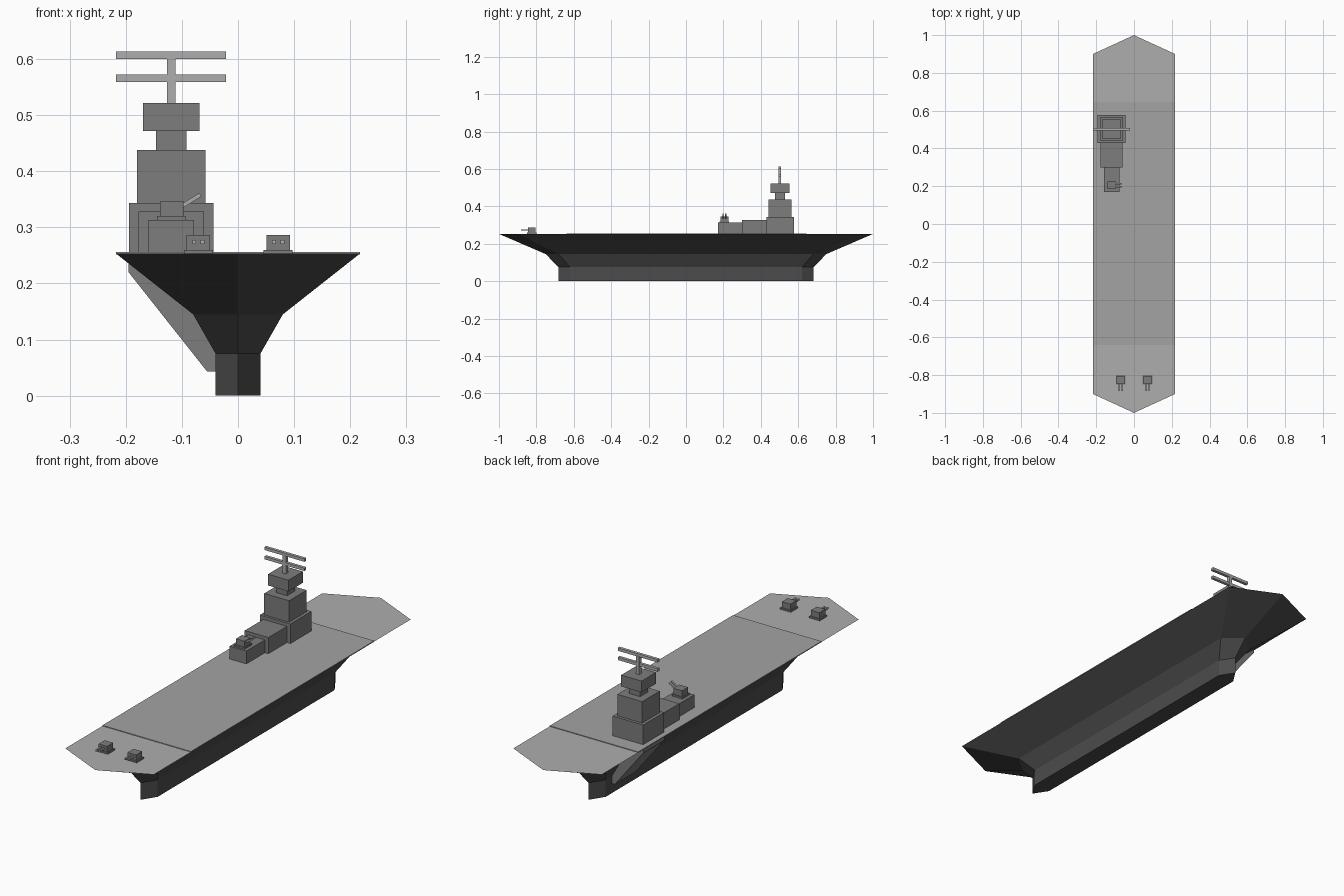
import bpy, bmesh
from math import radians
from mathutils import Matrix, Vector

if "Cube" in bpy.data.objects:
    bpy.data.objects.remove(bpy.data.objects["Cube"])


def grey(name, value):
    mat = bpy.data.materials.new(name)
    mat.diffuse_color = (value, value, value, 1)
    mat.use_nodes = True
    mat.node_tree.nodes["Principled BSDF"].inputs["Base Color"].default_value = mat.diffuse_color
    return mat


HULL_DARK = grey("hull_dark", 0.072)
DECK_GREY = grey("deck_grey", 0.37)
PALE_GREY = grey("pale_grey", 0.42)
ISLAND_GREY = grey("island_grey", 0.205)


def make_object(name, bm, *mats):
    bmesh.ops.recalc_face_normals(bm, faces=bm.faces)
    mesh = bpy.data.meshes.new(name)
    bm.to_mesh(mesh)
    bm.free()
    for mat in mats:
        mesh.materials.append(mat)
    obj = bpy.data.objects.new(name, mesh)
    bpy.context.collection.objects.link(obj)
    return obj


def add_box(bm, lo, hi, matrix=Matrix()):
    lo, hi = Vector(lo), Vector(hi)
    m = matrix @ Matrix.Translation((lo + hi) / 2) @ Matrix.Diagonal((*(hi - lo), 1))
    bmesh.ops.create_cube(bm, size=1, matrix=m)


def box(name, x, y, z, mat):
    bm = bmesh.new()
    add_box(bm, (x[0], y[0], z[0]), (x[1], y[1], z[1]))
    return make_object(name, bm, mat)


# Hull: six-sided outlines lofted upwards (half width, shoulder y, tip y, z)
DECK = 0.253
bm = bmesh.new()
rings = []
for w, s, t, z in [(0.04, 0.62, 0.682, 0), (0.04, 0.62, 0.682, 0.075),
                   (0.08, 0.68, 0.75, 0.145), (0.217, 0.9, 1.0, DECK)]:
    outline = [(0, -t), (w, -s), (w, s), (0, t), (-w, s), (-w, -s)]
    rings.append([bm.verts.new((x, y, z)) for x, y in outline])
bm.faces.new(rings[0])
bm.faces.new(rings[-1]).material_index = 1  # paler deck surface
for a, b in zip(rings, rings[1:]):
    for i in range(6):
        j = (i + 1) % 6
        bm.faces.new((a[i], a[j], b[j], b[i]))
make_object("hull", bm, HULL_DARK, PALE_GREY)

# Raised flight deck
box("flight_deck", (-0.217, 0.217), (-0.64, 0.645), (DECK - 0.001, 0.256), DECK_GREY)

# Sloping support under the island
bm = bmesh.new()
profile = [(-0.195, 0.254), (-0.195, 0.22), (-0.055, 0.043), (-0.02, 0.043), (-0.02, 0.254)]
face = bm.faces.new([bm.verts.new((x, 0.43, z)) for x, z in profile])
ext = bmesh.ops.extrude_face_region(bm, geom=[face], use_keep_orig=True)
bmesh.ops.translate(bm, vec=(0, 0.147, 0),
                    verts=[v for v in ext["geom"] if isinstance(v, bmesh.types.BMVert)])
make_object("island_support", bm, ISLAND_GREY)

# Island: stepped boxes, tower and mast centred on one line
CX = -0.119
for name, half, y, z, mat in [
    ("island_front", 0.041, (0.17, 0.30), (DECK, 0.313), ISLAND_GREY),
    ("island_middle", 0.058, (0.30, 0.43), (DECK, 0.328), ISLAND_GREY),
    ("island_base", 0.075, (0.43, 0.577), (DECK, 0.343), ISLAND_GREY),
    ("tower", 0.061, (0.441, 0.564), (0.343, 0.438), ISLAND_GREY),
    ("tower_neck", 0.027, (0.475, 0.53), (0.438, 0.472), ISLAND_GREY),
    ("tower_head", 0.05, (0.452, 0.553), (0.472, 0.522), ISLAND_GREY),
    ("mast", 0.0075, (0.494, 0.509), (0.522, 0.602), PALE_GREY),
    ("lower_crossbar", 0.098, (0.495, 0.508), (0.559, 0.572), PALE_GREY),
    ("upper_crossbar", 0.098, (0.495, 0.508), (0.600, 0.613), PALE_GREY),
]:
    box(name, (CX - half, CX + half), y, z, mat)


# Twin-barrel guns, barrels towards -y before turning
def gun(name, location, turn=0, elevation=0):
    bm = bmesh.new()
    add_box(bm, (-0.026, -0.024, 0), (0.026, 0.026, 0.007))
    add_box(bm, (-0.021, -0.021, 0.006), (0.021, 0.021, 0.033))
    turret_faces = len(bm.faces)
    pitch = Matrix.Translation((0, -0.012, 0.021)) @ Matrix.Rotation(-radians(elevation), 4, 'X')
    for x in (-0.0075, 0.0075):
        add_box(bm, (x - 0.0035, -0.046, -0.0035), (x + 0.0035, 0, 0.0035), pitch)
    for f in list(bm.faces)[turret_faces:]:
        f.material_index = 1
    obj = make_object(name, bm, ISLAND_GREY, PALE_GREY)
    obj.location = location
    obj.rotation_euler.z = radians(turn)


gun("bow_gun_left", (-0.0705, -0.825, DECK))
gun("bow_gun_right", (0.0715, -0.825, DECK))
gun("island_gun", (-0.118, 0.205, 0.313), 90, 32)
